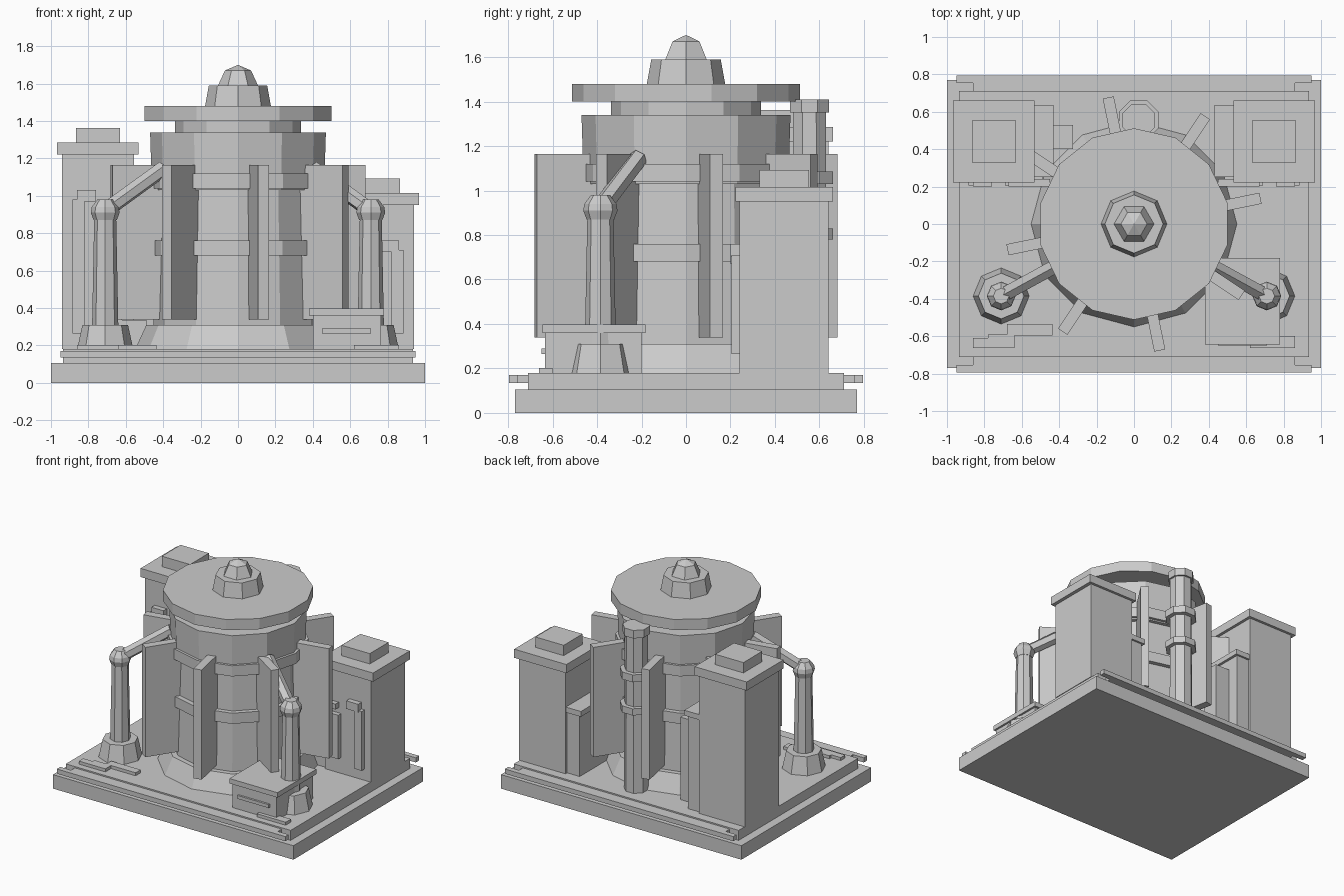
import bpy, bmesh, math
from mathutils import Vector, Matrix

if "Cube" in bpy.data.objects:
    bpy.data.objects.remove(bpy.data.objects["Cube"])

mat = bpy.data.materials.new("concrete_grey")
mat.diffuse_color = (0.6, 0.6, 0.6, 1)
mat.use_nodes = True
mat.node_tree.nodes["Principled BSDF"].inputs["Base Color"].default_value = mat.diffuse_color


def finish(name, bm):
    bmesh.ops.recalc_face_normals(bm, faces=bm.faces)
    me = bpy.data.meshes.new(name)
    bm.to_mesh(me)
    bm.free()
    me.materials.append(mat)
    ob = bpy.data.objects.new(name, me)
    bpy.context.collection.objects.link(ob)
    return ob


def box(name, x0, x1, y0, y1, z0, z1):
    bm = bmesh.new()
    bmesh.ops.create_cube(bm, size=1)
    for v in bm.verts:
        v.co = Vector(((x0 + x1) / 2 + v.co.x * (x1 - x0),
                       (y0 + y1) / 2 + v.co.y * (y1 - y0),
                       (z0 + z1) / 2 + v.co.z * (z1 - z0)))
    return finish(name, bm)


def lathe(name, n, profile, x=0, y=0, start=90):
    """Closed n-sided solid from (radius, z) pairs."""
    bm = bmesh.new()
    rings = []
    for r, z in profile:
        rings.append([bm.verts.new((x + r * math.cos(math.radians(start + 360 * i / n)),
                                    y + r * math.sin(math.radians(start + 360 * i / n)), z))
                      for i in range(n)])
    for a, b in zip(rings, rings[1:]):
        for i in range(n):
            j = (i + 1) % n
            bm.faces.new((a[i], a[j], b[j], b[i]))
    bm.faces.new(rings[0])
    bm.faces.new(rings[-1])
    bmesh.ops.remove_doubles(bm, verts=bm.verts, dist=0.0002)
    return finish(name, bm)


def strut(name, a, b, r, n=6):
    a, b = Vector(a), Vector(b)
    d = b - a
    bm = bmesh.new()
    bmesh.ops.create_cone(bm, cap_ends=True, segments=n, radius1=r, radius2=r, depth=d.length)
    bm.transform(Matrix.Translation((a + b) / 2) @ d.to_track_quat('Z', 'Y').to_matrix().to_4x4())
    return finish(name, bm)


# Foundation, deck and stepped edge rails
box("foundation", -1, 1, -0.77, 0.77, 0, 0.105)
box("deck", -0.935, 0.935, -0.71, 0.71, 0.105, 0.18)
for s, side in ((-1, "front"), (1, "back")):
    box(side + "_rail", -0.86, 0.86, *sorted((s * 0.70, s * 0.76)), 0.135, 0.17)
    box(side + "_rail_tip", -0.95, 0.95, *sorted((s * 0.755, s * 0.795)), 0.135, 0.17)

# Central reactor tower
lathe("tower_skirt", 12, [(0.55, 0.18), (0.49, 0.31)])
lathe("tower_body", 12, [(0.455, 0.18), (0.43, 1.06)])
lathe("lower_ring", 12, [(0.475, 0.68), (0.475, 0.76)])
lathe("upper_drum", 12, [(0.46, 1.03), (0.47, 1.34)])
lathe("upper_ring", 12, [(0.482, 1.04), (0.482, 1.12)])
lathe("tower_neck", 12, [(0.337, 1.34), (0.337, 1.40)])
lathe("roof_disc", 14, [(0.512, 1.40), (0.512, 1.48)])
lathe("crown", 8, [(0.176, 1.48), (0.156, 1.59)])
lathe("crown_tip", 6, [(0.107, 1.59), (0.07, 1.67), (0.0, 1.70)], start=0)

# Eight radial buttress fins
for i in range(8):
    fin = box("buttress_fin", 0.40, 0.69, -0.03, 0.03, 0.34, 1.165)
    fin.rotation_euler.z = math.radians(11.5 + 45 * i)

# Corner pylons with arms reaching the tower
for s, side in ((-1, "left"), (1, "right")):
    px, py = s * 0.71, -0.385
    lathe(side + "_pylon_foot", 8, [(0.15, 0.18), (0.122, 0.31)], px, py)
    lathe(side + "_pylon_post", 8, [(0.07, 0.31), (0.058, 0.92)], px, py)
    lathe(side + "_pylon_head", 8, [(0.062, 0.87), (0.077, 0.91), (0.072, 0.94),
                                    (0.042, 0.98)], px, py)
    strut(side + "_pylon_arm", (px, py, 0.92), (s * 0.40, -0.215, 1.145), 0.043)

# Back blocks: the left one is taller
for s, side, top, annex in ((-1, "left", 1.22, 0.92), (1, "right", 0.95, 0.68)):
    def mbox(name, a, b, *rest):
        return box(side + "_" + name, *sorted((s * a, s * b)), *rest)
    mbox("block", 0.555, 0.94, 0.24, 0.64, 0.18, top)
    mbox("block_lid", 0.533, 0.967, 0.223, 0.66, top, top + 0.065)
    mbox("roof_vent", 0.63, 0.865, 0.33, 0.553, top + 0.065, top + 0.143)
    mbox("annex", 0.45, 0.56, 0.26, 0.62, 0.18, annex - 0.04)
    mbox("annex_cap", 0.43, 0.56, 0.25, 0.635, annex - 0.04, annex)
    # Raised plates on the front wall
    mbox("wall_plate", 0.82, 0.885, 0.205, 0.24, 0.265, top - 0.24)
    mbox("wall_bracket", 0.76, 0.86, 0.20, 0.24, top - 0.25, top - 0.19)
    mbox("wall_panel", 0.62, 0.69, 0.205, 0.24, 0.3, top - 0.32)
    mbox("wall_clip", 0.45, 0.67, 0.20, 0.24, top - 0.28, top - 0.24)
box("left_annex_step", -0.45, -0.325, 0.40, 0.53, 0.18, 0.80)
box("left_low_step", -0.63, -0.49, 0.20, 0.26, 0.18, 0.335)

# Exhaust pipe at the back
lathe("exhaust_pipe", 8, [(0.085, 0.18), (0.08, 1.41)], 0.025, 0.555, 22.5)
for z0, z1, r in ((0.78, 0.83, 0.115), (1.03, 1.085, 0.115), (1.35, 1.41, 0.095)):
    lathe("pipe_collar", 8, [(r, z0), (r, z1)], 0.025, 0.555, 22.5)

# Control bunker at the front right
box("bunker", 0.40, 0.765, -0.635, -0.20, 0.18, 0.36)
box("bunker_lid", 0.38, 0.78, -0.645, -0.182, 0.36, 0.397)
box("bunker_slot", 0.45, 0.71, -0.65, -0.63, 0.265, 0.29)

# Stepped floor plates
box("floor_plate_inner", -0.68, -0.435, -0.595, -0.535, 0.18, 0.203)
box("floor_plate_middle", -0.78, -0.64, -0.635, -0.59, 0.18, 0.203)
box("floor_plate_outer", -0.86, -0.64, -0.662, -0.61, 0.18, 0.203)
box("floor_plate_right", 0.62, 0.86, -0.662, -0.60, 0.18, 0.203)
